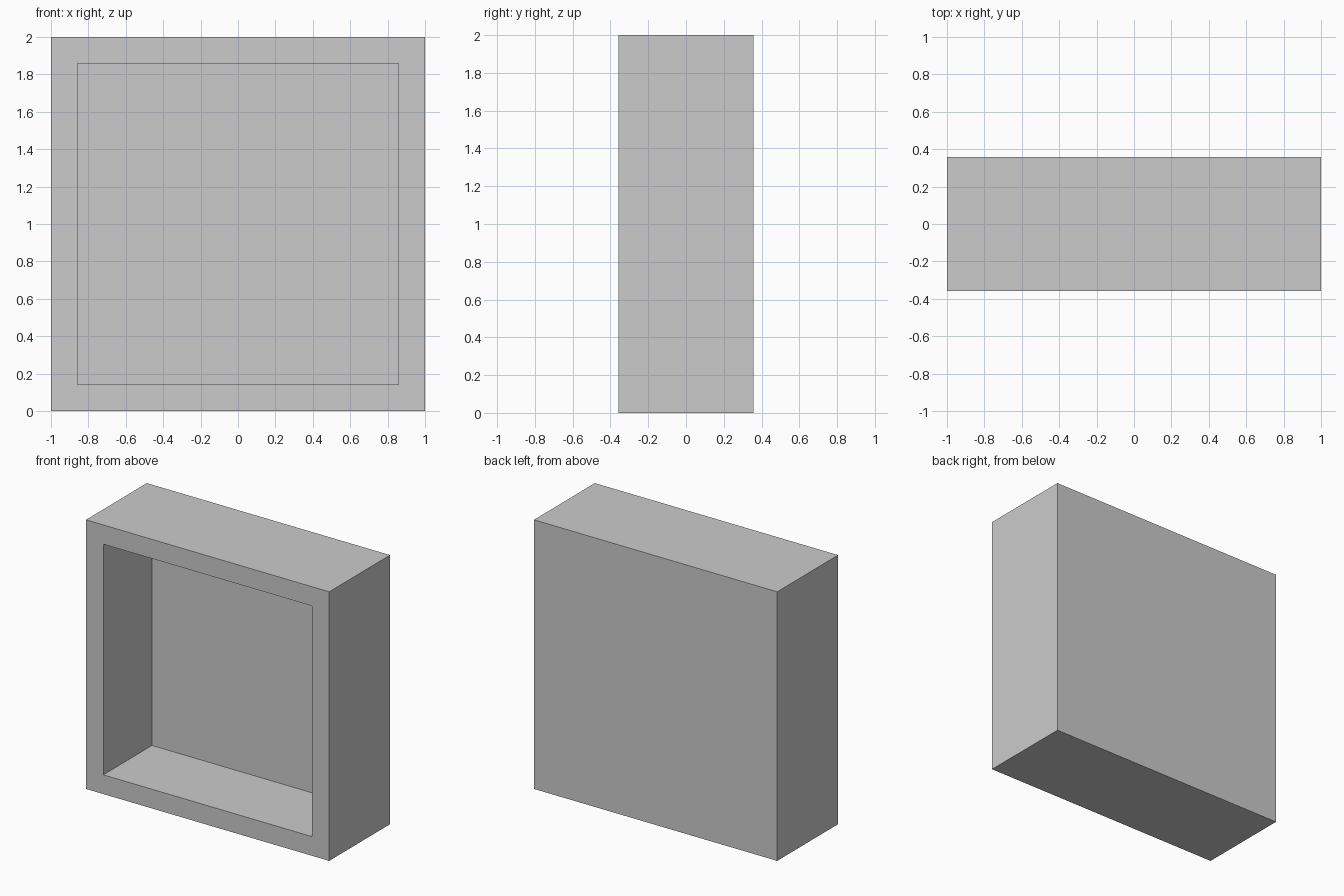
import bpy
import bmesh
from mathutils import Matrix, Vector

if "Cube" in bpy.data.objects:
    bpy.data.objects.remove(bpy.data.objects["Cube"])

U = 1 / 7                                  # wall thickness
WIDTH, DEPTH, HEIGHT = 14 * U, 5 * U, 14 * U

# Solid block standing on the ground
bm = bmesh.new()
bmesh.ops.create_cube(
    bm, size=1,
    matrix=Matrix.Translation((0, 0, HEIGHT / 2)) @ Matrix.Diagonal((WIDTH, DEPTH, HEIGHT, 1)))
bm.normal_update()

# Rim around the front opening
front = min(bm.faces, key=lambda f: f.calc_center_median().y)
bmesh.ops.inset_region(bm, faces=[front], thickness=U, use_even_offset=True)

# Recess pushed back, leaving a back panel one wall thick
new = bmesh.ops.extrude_discrete_faces(bm, faces=[front])["faces"]
bmesh.ops.translate(bm, verts=new[0].verts[:], vec=Vector((0, DEPTH - U, 0)))
bmesh.ops.recalc_face_normals(bm, faces=bm.faces[:])

mesh = bpy.data.meshes.new("open_box")
bm.to_mesh(mesh)
bm.free()
box = bpy.data.objects.new("open_box", mesh)
bpy.context.collection.objects.link(box)
